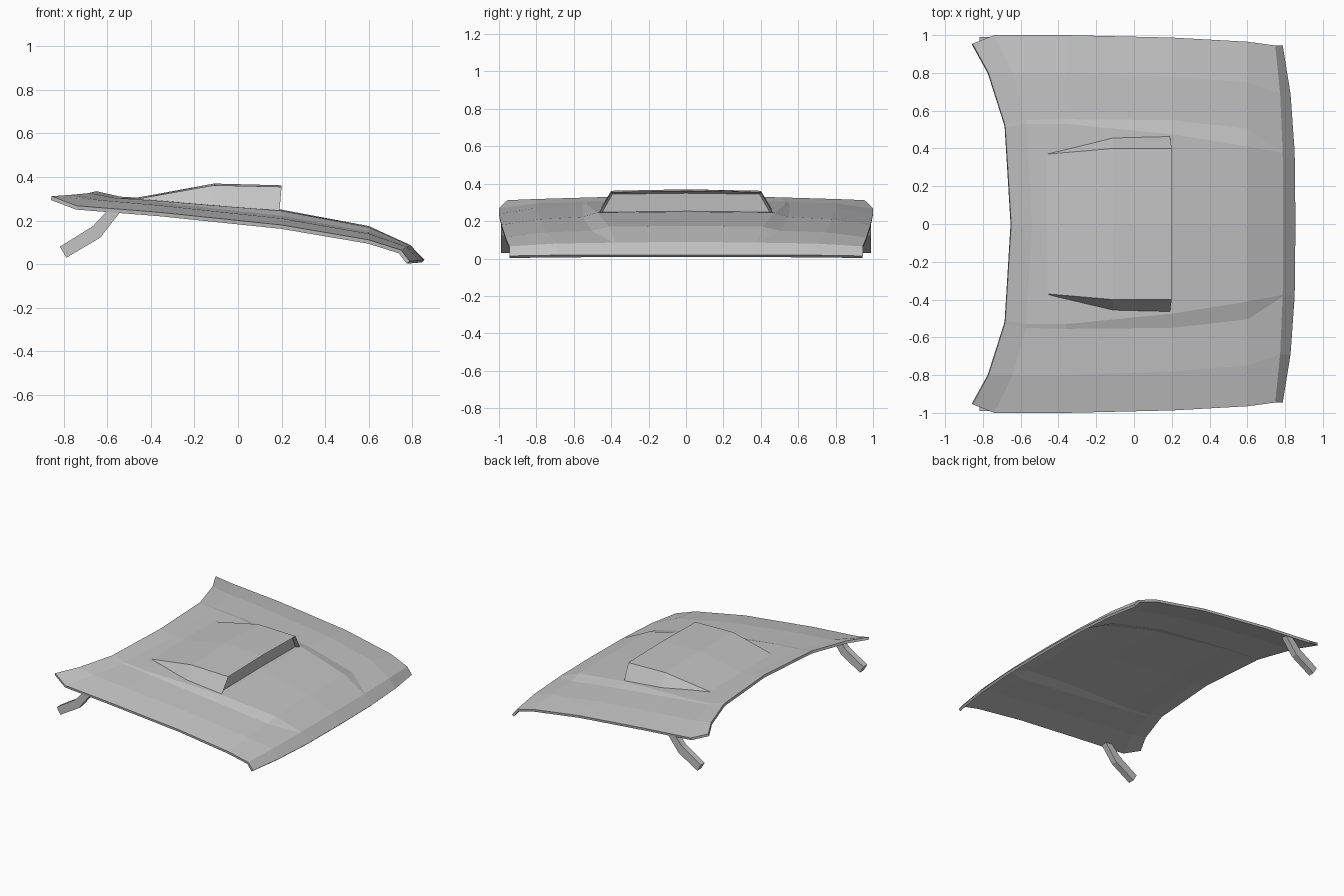
import bpy
import bmesh

cube = bpy.data.objects.get("Cube")
if cube:
    bpy.data.objects.remove(cube, do_unlink=True)

paint = bpy.data.materials.new("plain grey")
paint.use_nodes = True
grey = (0.55, 0.55, 0.55, 1)
paint.diffuse_color = grey
paint.node_tree.nodes["Principled BSDF"].inputs["Base Color"].default_value = grey


def make_object(name, bm):
    """Turn a bmesh into a painted object with flat faces."""
    bmesh.ops.recalc_face_normals(bm, faces=bm.faces[:])
    mesh = bpy.data.meshes.new(name)
    bm.to_mesh(mesh)
    bm.free()
    mesh.materials.append(paint)
    obj = bpy.data.objects.new(name, mesh)
    bpy.context.collection.objects.link(obj)
    return obj


def mirrored(half):
    """Extend a half section, listed from the centre out, across y = 0."""
    return [(x, -y, z) for x, y, z in reversed(half) if y > 0] + half


def loft(bm, sections):
    """Join neighbouring sections with quads."""
    rows = [[bm.verts.new(p) for p in section] for section in sections]
    for a, b in zip(rows, rows[1:]):
        for i in range(len(a) - 1):
            bm.faces.new((a[i], b[i], b[i + 1], a[i + 1]))
    return rows


# Hood panel: cross-sections from rear to front, each with centre x, sweep,
# then y and z of the crown, upper crease, lower crease, shoulder and edge
stations = [
    (-.65, -.235, (0, .51, .53, .8, .955), (.335, .327, .326, .318, .312)),
    (-.54, -.2, (0, .53, .55, .8, 1), (.31, .305, .302, .295, .268)),
    (-.36, 0, (0, .53, .555, .8, 1), (.3, .29, .283, .27, .238)),
    (.2, 0, (0, .475, .55, .78, .987), (.25, .245, .222, .21, .18)),
    (.6, 0, (0, .41, .505, .75, .965), (.175, .17, .148, .14, .112)),
    (.79, -.05, (0, .375, .385, .69, .945), (.088, .086, .085, .08, .065)),
    (.855, -.08, (0, .375, .385, .69, .945), (.02, .02, .02, .018, .014)),
]
bm = bmesh.new()
loft(bm, [mirrored([(x + sweep * y ** 3, y, z) for y, z in zip(ys, zs)])
          for x, sweep, ys, zs in stations])
hood = make_object("hood_panel", bm)
if hood.data.polygons[0].normal.z < 0:
    hood.data.flip_normals()
skin = hood.modifiers.new("thickness", "SOLIDIFY")
skin.thickness = 0.018
skin.offset = -1

# Raised scoop: rear ramp, flat roof, sloping sides and recessed front
bm = bmesh.new()
rows = loft(bm, [
    mirrored([(-.46, 0, .306), (-.46, .37, .3), (-.46, .38, .29)]),
    mirrored([(-.11, 0, .37), (-.11, .4, .362), (-.11, .465, .255)]),
    mirrored([(.2, 0, .362), (.2, .4, .355), (.19, .465, .243)]),
])
front = bm.faces.new(rows[-1])
bmesh.ops.recalc_face_normals(bm, faces=bm.faces[:])
if front.normal.x < 0:
    bmesh.ops.reverse_faces(bm, faces=bm.faces[:])
bmesh.ops.inset_region(bm, faces=[front], thickness=0.013)
bmesh.ops.translate(bm, verts=front.verts[:], vec=(-0.025, 0, 0))
make_object("hood_scoop", bm)

# Bent hinge arms under the rear corners
arm_upper = [(-.817, .08), (-.665, .175), (-.595, .25)]
arm_lower = [(-.787, .03), (-.632, .122), (-.54, .24)]
for name, side in (("left", 1), ("right", -1)):
    bm = bmesh.new()
    ends = []
    for y in (.945 * side, .99 * side):
        upper = [bm.verts.new((x, y, z)) for x, z in arm_upper]
        lower = [bm.verts.new((x, y, z)) for x, z in arm_lower]
        for i in range(2):
            bm.faces.new((upper[i], upper[i + 1], lower[i + 1], lower[i]))
        ends.append(upper + lower[::-1])
    inner, outer = ends
    for i in range(len(inner)):
        j = (i + 1) % len(inner)
        bm.faces.new((inner[i], inner[j], outer[j], outer[i]))
    make_object("hinge_arm_" + name, bm)
